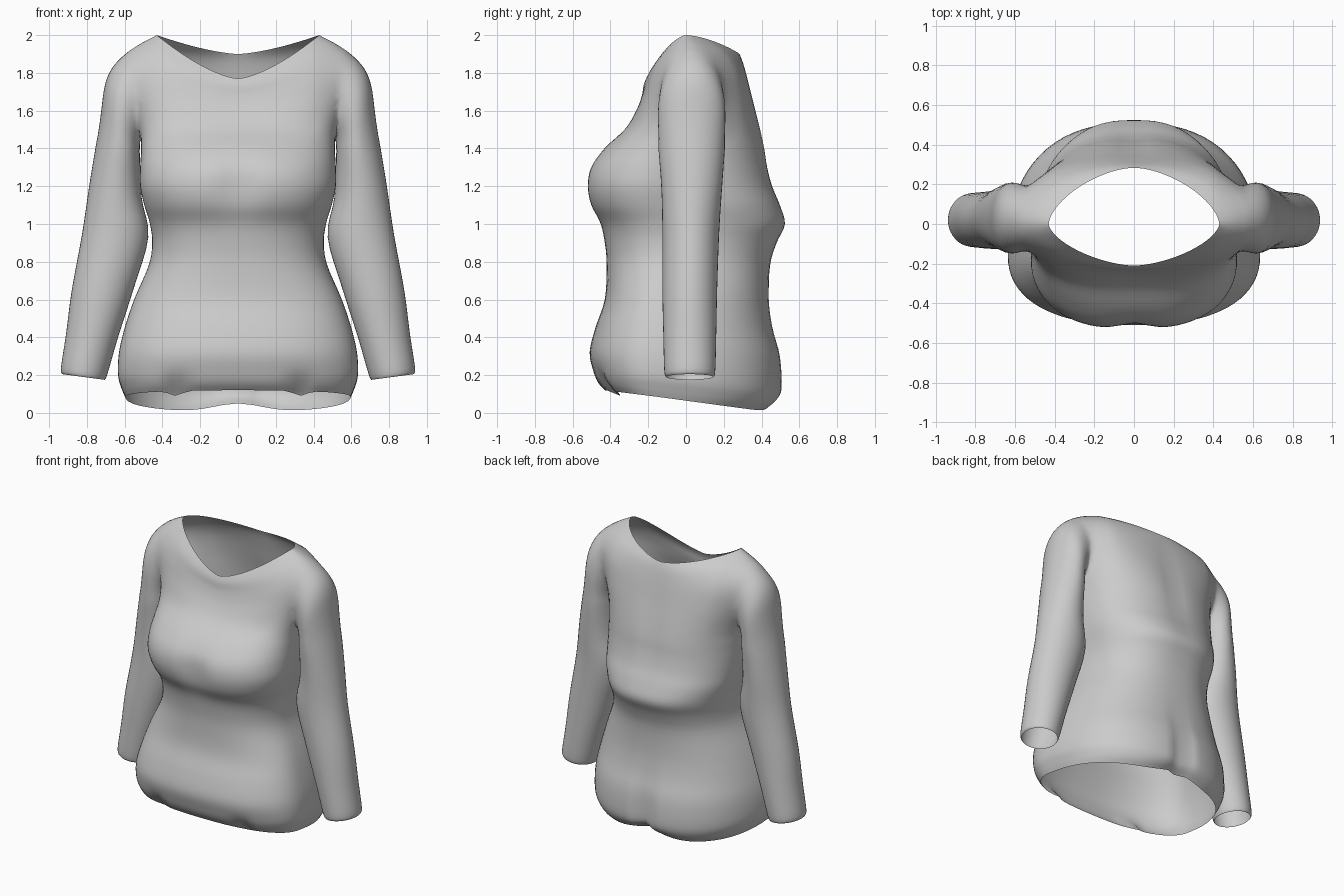
import bpy, bmesh
from math import sin, cos, pi, exp
from mathutils import Vector

if "Cube" in bpy.data.objects:
    bpy.data.objects.remove(bpy.data.objects["Cube"])

AROUND = 72
STEPS = 4

# One flat cloth colour
cloth = bpy.data.materials.new("grey_cloth")
cloth.use_nodes = True
grey = (0.6, 0.6, 0.6, 1)
cloth.diffuse_color = grey
cloth.node_tree.nodes["Principled BSDF"].inputs["Base Color"].default_value = grey


def smooth_rows(rows, steps):
    """Catmull-Rom interpolation between rows of section values."""
    out = []
    for i in range(len(rows) - 1):
        quad = [rows[max(i - 1, 0)], rows[i], rows[i + 1], rows[min(i + 2, len(rows) - 1)]]
        for s in range(steps):
            t = s / steps
            out.append([b + t / 2 * (c - a + t * (2 * a - 5 * b + 4 * c - d + t * (3 * (b - c) + d - a)))
                        for a, b, c, d in zip(*quad)])
    return out + [list(rows[-1])]


def bump(v, centre, width):
    return exp(-((v - centre) / width) ** 2)


def power(v, e):
    return abs(v) ** e * (1 if v >= 0 else -1)


def loft(name, rings, poles):
    """Closed tube through the rings, with a fan to a pole at each end."""
    bm = bmesh.new()
    loops = [[bm.verts.new(p) for p in ring] for ring in rings]
    n = len(loops[0])
    for a, b in zip(loops, loops[1:]):
        for i in range(n):
            j = (i + 1) % n
            bm.faces.new((a[i], a[j], b[j], b[i]))
    for loop, pole in zip((loops[0], loops[-1]), poles):
        tip = bm.verts.new(pole)
        for i in range(n):
            bm.faces.new((loop[i], loop[(i + 1) % n], tip))
    bmesh.ops.recalc_face_normals(bm, faces=bm.faces)
    mesh = bpy.data.meshes.new(name)
    bm.to_mesh(mesh)
    bm.free()
    obj = bpy.data.objects.new(name, mesh)
    bpy.context.collection.objects.link(obj)
    return obj


# Body sections: side z, front z, back z, half width, front y, widest y, back y, squareness
body_rows = [
    (.085, .12, .005, .595, -.43, -.15, .44, 2.4),
    (.13, .16, .05, .615, -.465, -.15, .485, 2.4),
    (.2, .22, .13, .635, -.49, -.15, .51, 2.4),
    (.32, .32, .3, .63, -.51, -.15, .5, 2.4),
    (.45, .45, .45, .6, -.48, -.14, .46, 2.4),
    (.6, .6, .6, .55, -.43, -.12, .44, 2.4),
    (.78, .78, .78, .475, -.42, -.08, .445, 2.4),
    (.9, .9, .9, .46, -.43, -.07, .48, 2.4),
    (1.0, 1.0, 1.0, .475, -.455, -.08, .525, 2.4),
    (1.1, 1.1, 1.1, .505, -.51, -.1, .5, 2.5),
    (1.2, 1.2, 1.2, .525, -.53, -.12, .46, 2.5),
    (1.3, 1.3, 1.3, .525, -.51, -.1, .435, 2.5),
    (1.4, 1.4, 1.4, .52, -.435, -.07, .42, 2.5),
    (1.53, 1.5, 1.51, .53, -.325, -.03, .395, 2.5),
    (1.71, 1.59, 1.64, .58, -.265, 0, .36, 2.4),
    (1.85, 1.67, 1.76, .61, -.235, .01, .33, 2.2),
    (1.95, 1.73, 1.85, .54, -.225, .01, .305, 1.9),
    (2.0, 1.77, 1.9, .43, -.21, 0, .285, 1.6),
]


def body_ring(side_z, front_z, back_z, half, front, widest, back, n):
    ring = []
    for k in range(AROUND):
        a = 2 * pi * k / AROUND
        u, v = power(cos(a), 2 / n), power(sin(a), 2 / n)
        x = half * u
        end_z, depth = (back_z, back - widest) if v > 0 else (front_z, widest - front)
        side_share = 1 - abs(v) if side_z < 1.4 else abs(u) ** 1.5
        z = end_z + (side_z - end_z) * side_share
        y = widest + depth * v
        # Hollow beside each sleeve
        x *= 1 - .06 * bump(y, .03, .16) * bump(z, 1.15, .25)
        if v > 0:
            # Seat cleft, raised hem and shallow spine groove
            y -= v * (.05 * bump(x, 0, .045) * bump(z, .15, .25)
                      + .015 * bump(x, 0, .07) * bump(z, 1.45, .3))
            z += .045 * bump(x, 0, .18) * bump(z, 0, .08) * v
        else:
            # Valley between the bust, and two pinched pleats at the hem
            y += .03 * bump(x, 0, .1) * bump(z, 1.2, .14)
            pinch = bump(abs(x), .33, .045) * bump(z, .14, .06)
            y += .06 * pinch
            z -= .03 * pinch
        ring.append((x, y, z))
    return ring


hem_pole, neck_pole = Vector((0, 0, .06)), Vector((0, .03, 1.95))
sweater = loft("sweater", [body_ring(*r) for r in smooth_rows(body_rows, STEPS)],
               (hem_pole, neck_pole))

# Sleeve sections: outer x, outer z, inner x, inner z, centre y, half depth
sleeve_rows = [
    (.42, 1.9, .36, 1.64, .03, .1),
    (.56, 1.925, .44, 1.58, .03, .15),
    (.66, 1.85, .49, 1.5, .03, .175),
    (.712, 1.74, .515, 1.44, .03, .185),
    (.73, 1.56, .52, 1.36, .03, .18),
    (.785, 1.22, .51, 1.14, .03, .16),
    (.825, .95, .475, .93, .025, .15),
    (.88, .65, .555, .65, .02, .145),
    (.91, .42, .635, .4, .02, .14),
    (.937, .24, .69, .21, .02, .135),
    (.93, .205, .705, .175, .02, .125),
]


def sleeve(name, side):
    rings = []
    for ox, oz, ix, iz, cy, depth in smooth_rows(sleeve_rows, STEPS):
        outer, inner = Vector((side * ox, cy, oz)), Vector((side * ix, cy, iz))
        mid, arm = (outer + inner) / 2, (outer - inner) / 2
        rings.append([mid + arm * cos(t) + Vector((0, depth * sin(t), 0))
                      for t in (2 * pi * k / 40 for k in range(40))])
    ends = [sum(r, Vector((0, 0, 0))) / len(r) for r in (rings[0], rings[-1])]
    return loft(name, rings, ends), ends[1]


# Join the sleeves to the body
open_poles = [hem_pole, neck_pole]
for name, side in (("left_sleeve", 1), ("right_sleeve", -1)):
    arm, cuff_pole = sleeve(name, side)
    open_poles.append(cuff_pole)
    join = sweater.modifiers.new(name, "BOOLEAN")
    join.operation, join.solver, join.object = "UNION", "EXACT", arm
    joined = bpy.data.meshes.new_from_object(
        sweater.evaluated_get(bpy.context.evaluated_depsgraph_get()))
    sweater.modifiers.clear()
    sweater.data = joined
    bpy.data.objects.remove(arm)

# Open the neck, hem and cuffs, then soften the shoulder seams
bm = bmesh.new()
bm.from_mesh(sweater.data)
for pole in open_poles:
    tip = min(bm.verts, key=lambda v: (v.co - pole).length)
    bmesh.ops.delete(bm, geom=[tip], context="VERTS")
bmesh.ops.remove_doubles(bm, verts=bm.verts, dist=.003)
seam = [v for v in bm.verts
        if abs(v.co.x) > .42 and v.co.z > 1.42 and not v.is_boundary]
for _ in range(10):
    bmesh.ops.smooth_vert(bm, verts=seam, factor=.5,
                          use_axis_x=True, use_axis_y=True, use_axis_z=True)
bm.to_mesh(sweater.data)
bm.free()

sweater.data.name = "sweater"
sweater.data.materials.clear()
sweater.data.materials.append(cloth)
bpy.context.view_layer.objects.active = sweater
sweater.select_set(True)
bpy.ops.object.shade_smooth_by_angle(angle=pi / 3)
